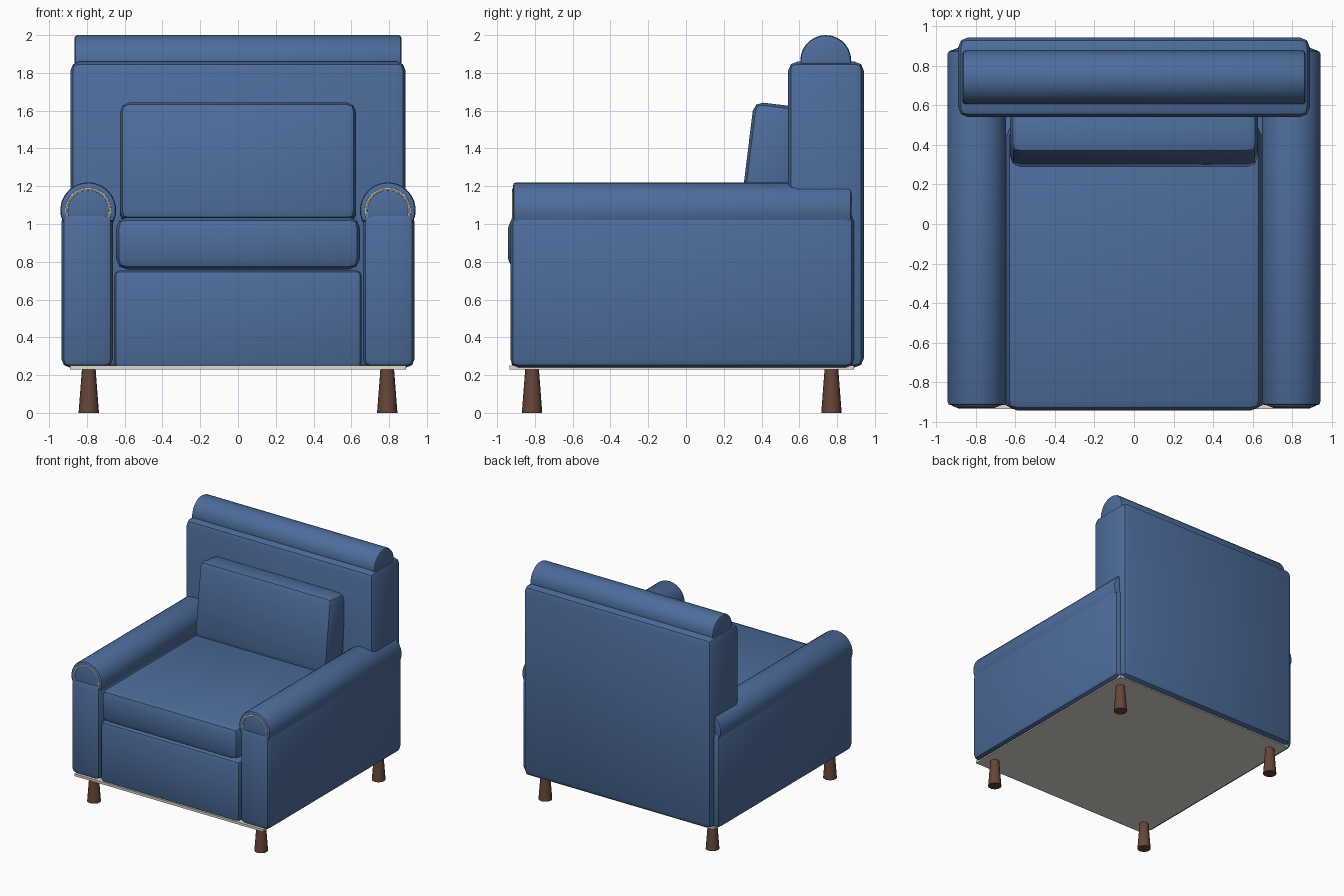
import bpy, bmesh, math
from mathutils import Matrix

if "Cube" in bpy.data.objects:
    bpy.data.objects.remove(bpy.data.objects["Cube"])


def material(name, rgb):
    m = bpy.data.materials.new(name)
    m.diffuse_color = (*rgb, 1)
    m.use_nodes = True
    m.node_tree.nodes["Principled BSDF"].inputs["Base Color"].default_value = m.diffuse_color
    return m


BLUE = material("blue_fabric", (0.075, 0.15, 0.33))
WOOD = material("dark_wood", (0.13, 0.06, 0.04))
TRIM = material("cream_trim", (0.75, 0.71, 0.64))


def finish(bm, name, mat, angle=35):
    bmesh.ops.recalc_face_normals(bm, faces=bm.faces)
    me = bpy.data.meshes.new(name)
    bm.to_mesh(me)
    bm.free()
    ob = bpy.data.objects.new(name, me)
    bpy.context.collection.objects.link(ob)
    me.materials.append(mat)
    bpy.ops.object.select_all(action='DESELECT')
    ob.select_set(True)
    bpy.context.view_layer.objects.active = ob
    bpy.ops.object.shade_smooth_by_angle(angle=math.radians(angle))
    return ob


def box(name, lo, hi, bevel=0.0, mat=BLUE, tilt=0.0, segments=2):
    size = [b - a for a, b in zip(lo, hi)]
    mid = [(a + b) / 2 for a, b in zip(lo, hi)]
    bm = bmesh.new()
    bmesh.ops.create_cube(bm, size=1, matrix=Matrix.Diagonal((*size, 1)))
    if bevel:
        bmesh.ops.bevel(bm, geom=bm.edges[:], offset=bevel, segments=segments,
                        profile=0.5, affect='EDGES')
    bm.transform(Matrix.Translation(mid) @ Matrix.Rotation(math.radians(tilt), 4, 'X'))
    return finish(bm, name, mat)


def roll(name, centre, radius, length, drop, axis, bevel):
    """Round-topped bar: an arc cut flat at `drop` below its centre."""
    a0 = -math.asin(drop / radius)
    n = 16
    bm = bmesh.new()
    verts = []
    for i in range(n + 1):
        a = a0 + (math.pi - 2 * a0) * i / n
        verts.append(bm.verts.new((radius * math.cos(a), -length / 2, radius * math.sin(a))))
    face = bm.faces.new(verts)
    ext = bmesh.ops.extrude_face_region(bm, geom=[face])
    bmesh.ops.translate(bm, vec=(0, length, 0),
                        verts=[g for g in ext['geom'] if isinstance(g, bmesh.types.BMVert)])
    rims = [e for e in bm.edges if abs(e.verts[0].co.y - e.verts[1].co.y) < 1e-5]
    bmesh.ops.bevel(bm, geom=rims, offset=bevel, segments=2, profile=0.5, affect='EDGES')
    turn = Matrix.Rotation(math.pi / 2, 4, 'Z') if axis == 'X' else Matrix()
    bm.transform(Matrix.Translation(centre) @ turn)
    return finish(bm, name, BLUE)


def piping(name, x):
    """Half ring of trim on the front of an arm roll."""
    bm = bmesh.new()
    rings, n, k, R, r = [], 20, 8, 0.115, 0.008
    for i in range(n + 1):
        a = -0.3 + (math.pi + 0.6) * i / n
        ring = []
        for j in range(k):
            b = math.tau * j / k
            d = R + r * math.cos(b)
            ring.append(bm.verts.new((x + d * math.cos(a), -0.912 + r * math.sin(b),
                                      1.07 + d * math.sin(a))))
        rings.append(ring)
    for p, q in zip(rings, rings[1:]):
        for j in range(k):
            bm.faces.new((p[j], p[(j + 1) % k], q[(j + 1) % k], q[j]))
    bm.faces.new(rings[0])
    bm.faces.new(rings[-1])
    return finish(bm, name, TRIM)


# Base and seat
box("base_trim", (-0.89, -0.935, 0.23), (0.89, 0.89, 0.25), mat=TRIM)
box("seat_base", (-0.655, -0.925, 0.235), (0.655, 0.6, 0.755), 0.03)
box("seat_cushion", (-0.645, -0.942, 0.76), (0.645, 0.5, 1.035), 0.055)

# Back with its top roll and loose cushion
box("back", (-0.888, 0.54, 0.24), (0.888, 0.942, 1.86), 0.05)
roll("back_roll", (0, 0.74, 1.865), 0.135, 1.73, 0.03, 'X', 0.015)
box("back_cushion", (-0.625, 0.32, 1.005), (0.625, 0.58, 1.635), 0.05, tilt=-7)

# Arms, rolls, piping and legs on both sides
for side, s in (("left", -1), ("right", 1)):
    xs = sorted((s * 0.662, s * 0.935))
    box(f"{side}_arm", (xs[0], -0.93, 0.24), (xs[1], 0.89, 1.055), 0.045)
    roll(f"{side}_arm_roll", (s * 0.793, -0.02, 1.073), 0.148, 1.79, 0.06, 'Y', 0.015)
    piping(f"{side}_arm_piping", s * 0.793)
    for end, y in (("front", -0.815), ("back", 0.77)):
        bm = bmesh.new()
        bmesh.ops.create_cone(bm, cap_ends=True, segments=16, radius1=0.054, radius2=0.036,
                              depth=0.235,
                              matrix=Matrix.Translation((s * 0.79, y, 0.1175)))
        finish(bm, f"{end}_{side}_leg", WOOD)
